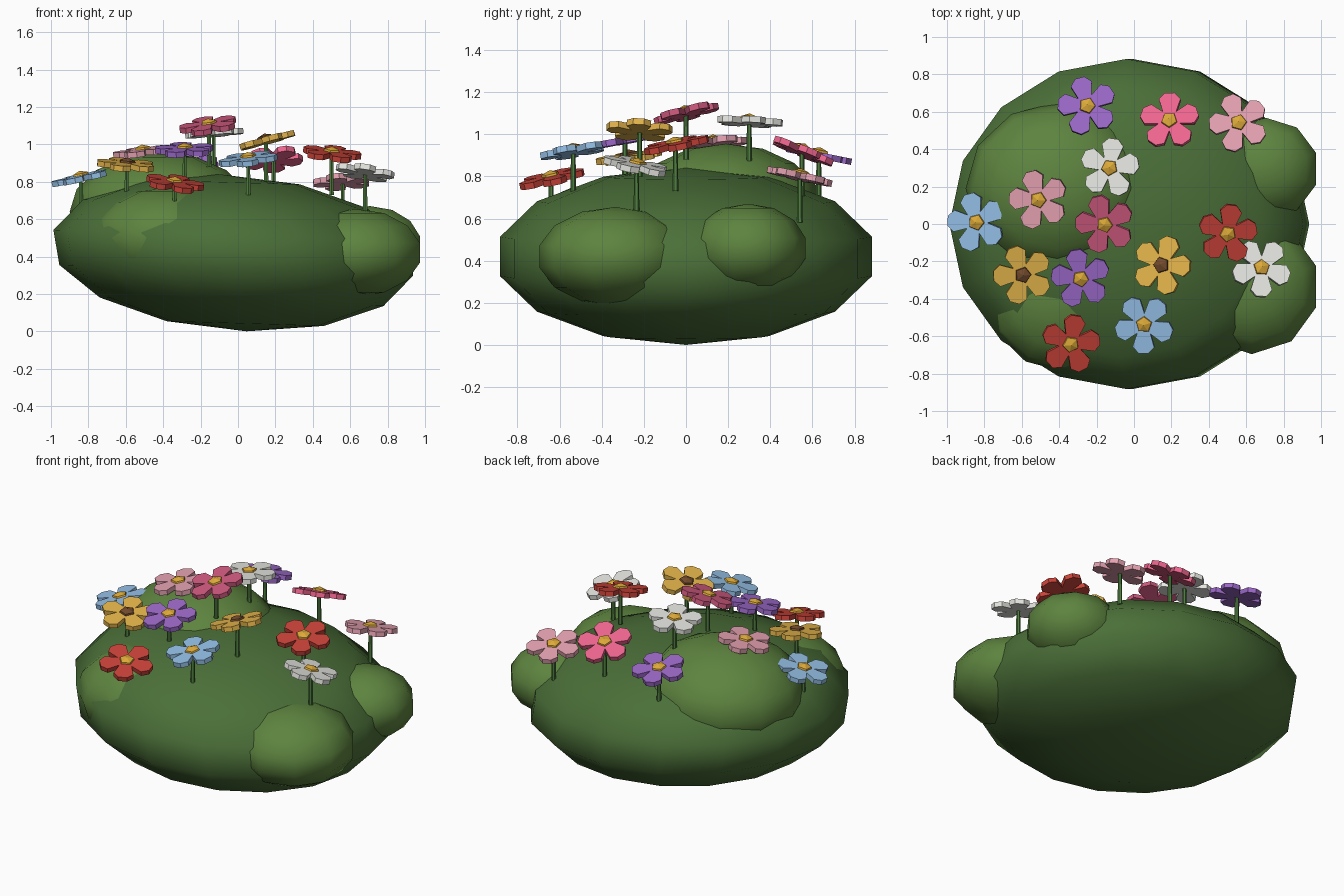
import bpy, bmesh, math
from mathutils import Matrix, Vector

if "Cube" in bpy.data.objects:
    bpy.data.objects.remove(bpy.data.objects["Cube"])


def material(name, rgb):
    m = bpy.data.materials.new(name)
    m.diffuse_color = (*rgb, 1)
    m.use_nodes = True
    m.node_tree.nodes["Principled BSDF"].inputs["Base Color"].default_value = m.diffuse_color
    return m


leaf_dark = material("leaf_dark", (0.07, 0.16, 0.04))
leaf_light = material("leaf_light", (0.11, 0.23, 0.05))
stem_green = material("stem_green", (0.08, 0.21, 0.05))
yellow = material("yellow_centre", (0.72, 0.40, 0.04))
brown = material("brown_centre", (0.17, 0.07, 0.025))
petal_mats = {n: material(n + "_petal", c) for n, c in {
    "purple": (0.33, 0.14, 0.58), "pink": (0.85, 0.13, 0.27),
    "blush": (0.78, 0.36, 0.44), "white": (0.80, 0.80, 0.76),
    "blue": (0.30, 0.53, 0.80), "magenta": (0.62, 0.10, 0.21),
    "red": (0.58, 0.055, 0.04), "gold": (0.78, 0.46, 0.07),
}.items()}


def finish(bm, name, mats, smooth=False):
    bmesh.ops.recalc_face_normals(bm, faces=bm.faces)
    mesh = bpy.data.meshes.new(name)
    for f in bm.faces:
        f.smooth = smooth
    bm.to_mesh(mesh)
    bm.free()
    for m in mats:
        mesh.materials.append(m)
    ob = bpy.data.objects.new(name, mesh)
    bpy.context.collection.objects.link(ob)
    return ob


def clump(name, centre, radii, mat, segs, rings, tilt=0, lean=0):
    # Ellipsoid; lean slides the upper part sideways
    bm = bmesh.new()
    bmesh.ops.create_uvsphere(bm, u_segments=segs, v_segments=rings, radius=1)
    bm.transform(Matrix.Rotation(tilt, 4, 'Y') @ Matrix.Diagonal((*radii, 1)))
    for v in bm.verts:
        v.co.x += lean * v.co.z
        v.co += Vector(centre)
    return finish(bm, name, [mat], True)


# Leafy body and its bulges
clump("bush_body", (-0.025, 0, 0.42), (0.965, 0.905, 0.42), leaf_dark, 16, 7, 0.03, -0.2)
clump("bulge_back_left", (-0.41, 0.19, 0.64), (0.49, 0.46, 0.315), leaf_light, 12, 8)
clump("bulge_front_right", (0.63, -0.335, 0.42), (0.37, 0.37, 0.235), leaf_light, 10, 7)
clump("bulge_right", (0.705, 0.295, 0.46), (0.29, 0.28, 0.21), leaf_light, 10, 7)
clump("bulge_front_left", (-0.37, -0.38, 0.50), (0.42, 0.41, 0.27), leaf_light, 12, 8)

# Half outline of a petal: distance from centre, half width
PETAL = [(0.01, 0.024), (0.05, 0.036), (0.122, 0.058), (0.157, 0.026)]
THICK = 0.03


def flower(i, x, y, z, colour, yaw, sx, sy, centre=yellow):
    # Five thick petals and a low five-sided dome
    bm = bmesh.new()
    outline = [(r, -w) for r, w in PETAL] + [(r, w) for r, w in reversed(PETAL)]
    for k in range(5):
        rot = Matrix.Rotation(math.radians(yaw + 72 * k), 3, 'Z')
        low = [bm.verts.new(rot @ Vector((a, b, -THICK / 2))) for a, b in outline]
        top = [bm.verts.new(rot @ Vector((a, b, THICK / 2))) for a, b in outline]
        bm.faces.new(top)
        bm.faces.new(low[::-1])
        n = len(low)
        for j in range(n):
            bm.faces.new((low[j], low[(j + 1) % n], top[(j + 1) % n], top[j]))
    old = set(bm.faces)
    for r1, r2, h, zc in ((0.052, 0.042, 0.03, 0.01), (0.042, 0.0, 0.014, 0.032)):
        bmesh.ops.create_cone(
            bm, cap_ends=True, segments=5, radius1=r1, radius2=r2, depth=h,
            matrix=Matrix.Translation((0, 0, zc)) @ Matrix.Rotation(math.radians(yaw + 90), 4, 'Z'))
    for f in bm.faces:
        f.material_index = 0 if f in old else 1
    normal = Vector((-sx, -sy, 1)).normalized()
    tilt = Vector((0, 0, 1)).rotation_difference(normal).to_matrix().to_4x4()
    bm.transform(Matrix.Translation((x, y, z)) @ tilt)
    finish(bm, f"flower_head_{i}", [petal_mats[colour], centre])
    # Stem sinking into the leaves
    bm = bmesh.new()
    bmesh.ops.create_cone(bm, cap_ends=True, segments=6, radius1=0.014, radius2=0.011,
                          depth=0.22, matrix=Matrix.Translation((x, y, z - 0.11)))
    finish(bm, f"flower_stem_{i}", [stem_green])


# x, y, z, colour, petal angle, slope along x, slope along y, centre
FLOWERS = [
    (-0.25, 0.63, 0.90, "purple", 105, 0.0, -0.2),
    (0.19, 0.55, 0.92, "pink", 90, 0.1, -0.4),
    (0.56, 0.54, 0.80, "blush", 110, 0.05, -0.22),
    (-0.13, 0.30, 1.06, "white", 82, 0.08, -0.05),
    (-0.51, 0.13, 0.96, "blush", 105, 0.12, 0.08),
    (-0.84, 0.01, 0.82, "blue", 105, 0.22, 0.05),
    (-0.155, 0.00, 1.10, "magenta", 105, 0.14, 0.24),
    (0.50, -0.05, 0.95, "red", 82, -0.1, 0.2),
    (0.68, -0.235, 0.85, "white", 53, -0.15, -0.2),
    (0.15, -0.22, 1.02, "gold", 70, 0.27, -0.05, brown),
    (-0.595, -0.27, 0.89, "gold", 110, -0.08, 0.15, brown),
    (-0.285, -0.29, 0.97, "purple", 100, 0.02, 0.18),
    (0.055, -0.535, 0.92, "blue", 52, 0.12, 0.16),
    (-0.34, -0.64, 0.79, "red", 80, -0.14, 0.22),
]
for i, args in enumerate(FLOWERS, 1):
    flower(i, *args)
